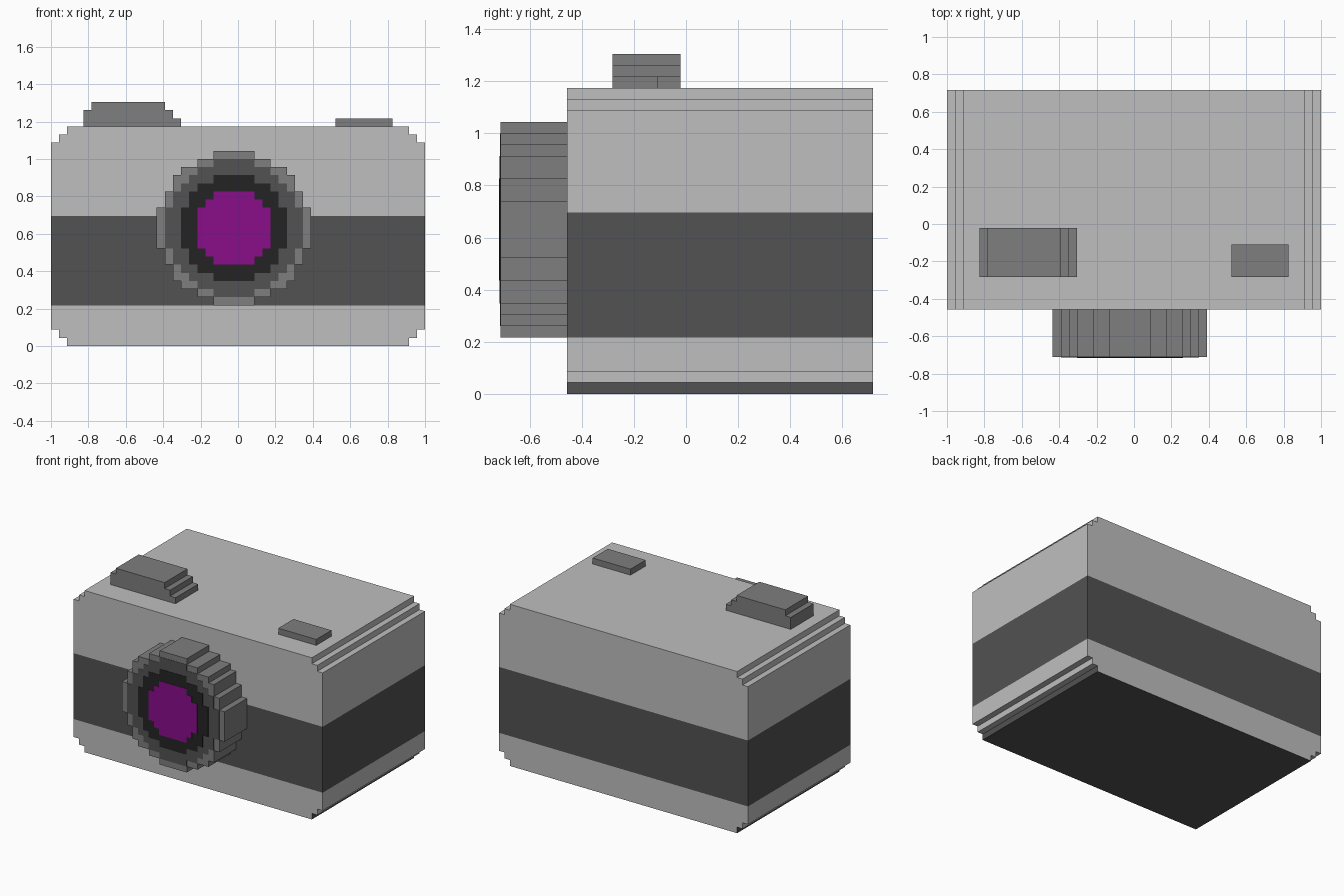
import bpy
import bmesh

if "Cube" in bpy.data.objects:
    bpy.data.objects.remove(bpy.data.objects["Cube"], do_unlink=True)

U = 1 / 23  # size of one block step


def material(name, rgb):
    m = bpy.data.materials.new(name)
    m.use_nodes = True
    m.diffuse_color = (*rgb, 1)
    bsdf = next(n for n in m.node_tree.nodes if n.type == 'BSDF_PRINCIPLED')
    bsdf.inputs["Base Color"].default_value = (*rgb, 1)
    return m


light_grey = material("light grey", (0.52, 0.52, 0.52))
mid_grey = material("mid grey", (0.209, 0.209, 0.209))
dark_grey = material("dark grey", (0.084, 0.084, 0.084))
black = material("black", (0.017, 0.017, 0.017))
purple = material("purple", (0.254, 0.004, 0.254))


def stepped_prism(name, layers, y0, y1, mats, cuts=(), rule=None):
    """Extrude a stepped outline along y. Layers are (z0, z1, x0, x1), bottom up, in steps."""
    right = [(x1, z) for z0, z1, x0, x1 in layers for z in (z0, z1)]
    left = [(x0, z) for z0, z1, x0, x1 in reversed(layers) for z in (z1, z0)]
    outline = list(dict.fromkeys(right + left))
    bm = bmesh.new()
    front = bm.faces.new([bm.verts.new((x * U, y0, z * U)) for x, z in outline])
    ext = bmesh.ops.extrude_face_region(bm, geom=[front], use_keep_orig=True)
    moved = [v for v in ext["geom"] if isinstance(v, bmesh.types.BMVert)]
    bmesh.ops.translate(bm, verts=moved, vec=(0, y1 - y0, 0))
    # slice at colour boundaries
    for z in cuts:
        bmesh.ops.bisect_plane(bm, geom=bm.verts[:] + bm.edges[:] + bm.faces[:],
                               plane_co=(0, 0, z * U), plane_no=(0, 0, 1))
    bmesh.ops.recalc_face_normals(bm, faces=bm.faces[:])
    if rule:
        for f in bm.faces:
            f.material_index = rule(f.calc_center_bounds().z / U)
    mesh = bpy.data.meshes.new(name)
    bm.to_mesh(mesh)
    bm.free()
    for m in mats:
        mesh.materials.append(m)
    ob = bpy.data.objects.new(name, mesh)
    bpy.context.collection.objects.link(ob)
    return ob


def disc_layers(steps, cx=-0.5, cz=14.5):
    """Stepped circle from (half height, half width) pairs, widest first."""
    upper, low = [], -steps[0][0]
    for h, w in steps:
        upper.append((low, h, w))
        low = h
    lower = [(-h1, -h0, w) for h0, h1, w in reversed(upper[1:])]
    return [(cz + a, cz + b, cx - w, cx + w) for a, b, w in lower + upper]


# Body: dark base plate and dark grip band on a light shell
stepped_prism("camera_body",
              [(0, 1, -21, 21), (1, 2, -22, 22), (2, 25, -23, 23),
               (25, 26, -22, 22), (26, 27, -21, 21)],
              -10.5 * U, 16.5 * U, [light_grey, dark_grey], cuts=(5, 16),
              rule=lambda z: 1 if z < 0.9 or 5 < z < 16 else 0)

# Lens barrel with thin concentric plates on its front
lens_front = -16.5 * U
T = 0.002
barrel = [(2.5, 9.5), (4.5, 8.5), (6.5, 7.5), (7.5, 6.5), (8.5, 4.5), (9.5, 2.5)]
rim = [(2.5, 8.5), (4.5, 7.5), (5.5, 6.5), (6.5, 5.5), (7.5, 4.5), (8.5, 2.5)]
ring = [(2.5, 6.5), (4.5, 5.5), (5.5, 4.5), (6.5, 2.5)]
glass = [(2.5, 4.5), (3.5, 3.5), (4.5, 2.5)]
parts = [("lens_barrel", barrel, mid_grey), ("lens_rim", rim, dark_grey),
         ("lens_ring", ring, black), ("lens_glass", glass, purple)]
for i, (name, steps, mat) in enumerate(parts):
    y0 = lens_front + (3 - i) * T
    y1 = -10.5 * U if i == 0 else y0 + T
    stepped_prism(name, disc_layers(steps), y0, y1, [mat])

# Controls on the top
stepped_prism("top_dial",
              [(27, 28, -19, -7), (28, 29, -19, -8), (29, 30, -18, -9)],
              -6.5 * U, -0.5 * U, [mid_grey])
stepped_prism("shutter_button", [(27, 28, 12, 19)], -6.5 * U, -2.5 * U, [mid_grey])
